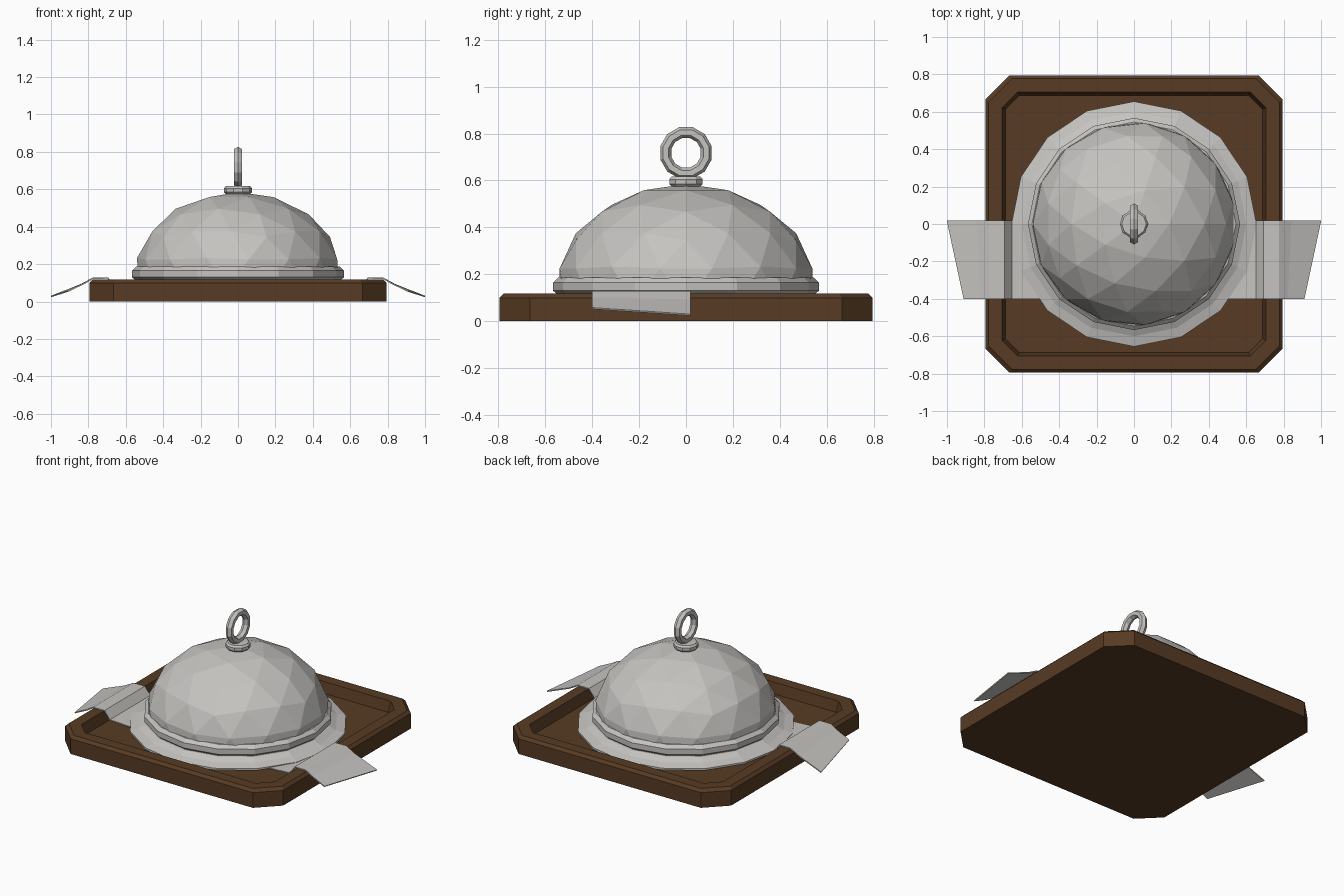
import bpy, bmesh, math
from mathutils import Matrix

old = bpy.data.objects.get("Cube")
if old:
    bpy.data.objects.remove(old, do_unlink=True)


def material(name, rgb):
    mat = bpy.data.materials.new(name)
    mat.use_nodes = True
    mat.diffuse_color = (*rgb, 1)
    mat.node_tree.nodes["Principled BSDF"].inputs["Base Color"].default_value = (*rgb, 1)
    return mat


steel = material("polished steel", (0.56, 0.55, 0.53))
wood = material("dark wood", (0.095, 0.043, 0.017))


def finish(name, bm, mat):
    bmesh.ops.recalc_face_normals(bm, faces=bm.faces)
    mesh = bpy.data.meshes.new(name)
    bm.to_mesh(mesh)
    bm.free()
    mesh.materials.append(mat)
    obj = bpy.data.objects.new(name, mesh)
    bpy.context.collection.objects.link(obj)
    return obj


def loft(name, rings, mat):
    """Bridge stacked rings of points and cap both ends."""
    bm = bmesh.new()
    loops = [[bm.verts.new(p) for p in ring] for ring in rings]
    n = len(loops[0])
    for a, b in zip(loops, loops[1:]):
        for i in range(n):
            j = (i + 1) % n
            bm.faces.new((a[i], a[j], b[j], b[i]))
    bm.faces.new(loops[0])
    bm.faces.new(loops[-1])
    return finish(name, bm, mat)


def turned(name, profile, sides, mat):
    step = math.tau / sides
    rings = [[(r * math.cos(i * step), r * math.sin(i * step), z)
              for i in range(sides)] for r, z in profile]
    return loft(name, rings, mat)


def clipped_square(half, cut, z):
    a, b = half, half - cut
    return [(a, -b, z), (a, b, z), (b, a, z), (-b, a, z),
            (-a, b, z), (-a, -b, z), (-b, -a, z), (b, -a, z)]


# Board with bevelled rim and sunken middle
loft("serving_board", [
    clipped_square(0.795, 0.13, 0),
    clipped_square(0.795, 0.13, 0.1),
    clipped_square(0.777, 0.125, 0.118),
    clipped_square(0.705, 0.082, 0.118),
    clipped_square(0.688, 0.076, 0.05),
], wood)

# Plate and the stepped lip of the cover
turned("plate", [(0.6, 0.05), (0.655, 0.066), (0.655, 0.078),
                 (0.6, 0.092), (0.56, 0.112)], 16, steel)
turned("cover_lip", [(0.545, 0.112), (0.567, 0.13), (0.567, 0.165), (0.545, 0.186),
                     (0.5, 0.19)], 16, steel)

# Faceted dome: an icosahedron split in thirds, rounded and cut flat
bm = bmesh.new()
bmesh.ops.create_icosphere(bm, subdivisions=1, radius=1)
bmesh.ops.subdivide_edges(bm, edges=bm.edges[:], cuts=2, use_grid_fill=True)
for v in bm.verts:
    v.co.normalize()
    v.co.x *= 0.55
    v.co.y *= 0.55
    v.co.z = 0.151 + 0.434 * v.co.z
bmesh.ops.bisect_plane(bm, geom=bm.verts[:] + bm.edges[:] + bm.faces[:],
                       plane_co=(0, 0, 0.165), plane_no=(0, 0, 1), clear_inner=True)
finish("cover_dome", bm, steel)

# Knob base
turned("ring_mount", [(0.06, 0.57), (0.075, 0.585), (0.075, 0.605), (0.065, 0.617)], 10, steel)

# Upright ring handle
bpy.ops.mesh.primitive_torus_add(major_segments=12, minor_segments=6,
                                 major_radius=0.089, minor_radius=0.024)
ring = bpy.context.object
ring.name = "ring_handle"
ring.data.transform(Matrix.Translation((0, 0, 0.718)) @ Matrix.Rotation(math.pi / 2, 4, 'Y')
                    @ Matrix.Rotation(math.radians(15), 4, 'Z'))
ring.data.materials.append(steel)

# Bent side handles with slanted tips: back x, front x, back z, front z
path = [(0.45, 0.45, 0.065, 0.065), (0.655, 0.655, 0.075, 0.075),
        (0.695, 0.695, 0.125, 0.125), (0.775, 0.775, 0.125, 0.125),
        (0.84, 0.82, 0.09, 0.098), (1.0, 0.91, 0.027, 0.055)]
for side, name in ((1, "left_tray_handle"), (-1, "right_tray_handle")):
    bm = bmesh.new()
    rows = [(bm.verts.new((side * xb, 0.02, zb)), bm.verts.new((side * xf, -0.4, zf)))
            for xb, xf, zb, zf in path]
    for (a, b), (c, d) in zip(rows, rows[1:]):
        bm.faces.new((a, b, d, c))
    handle = finish(name, bm, steel)
    thick = handle.modifiers.new("thickness", 'SOLIDIFY')
    thick.thickness = 0.007
    thick.offset = 0
